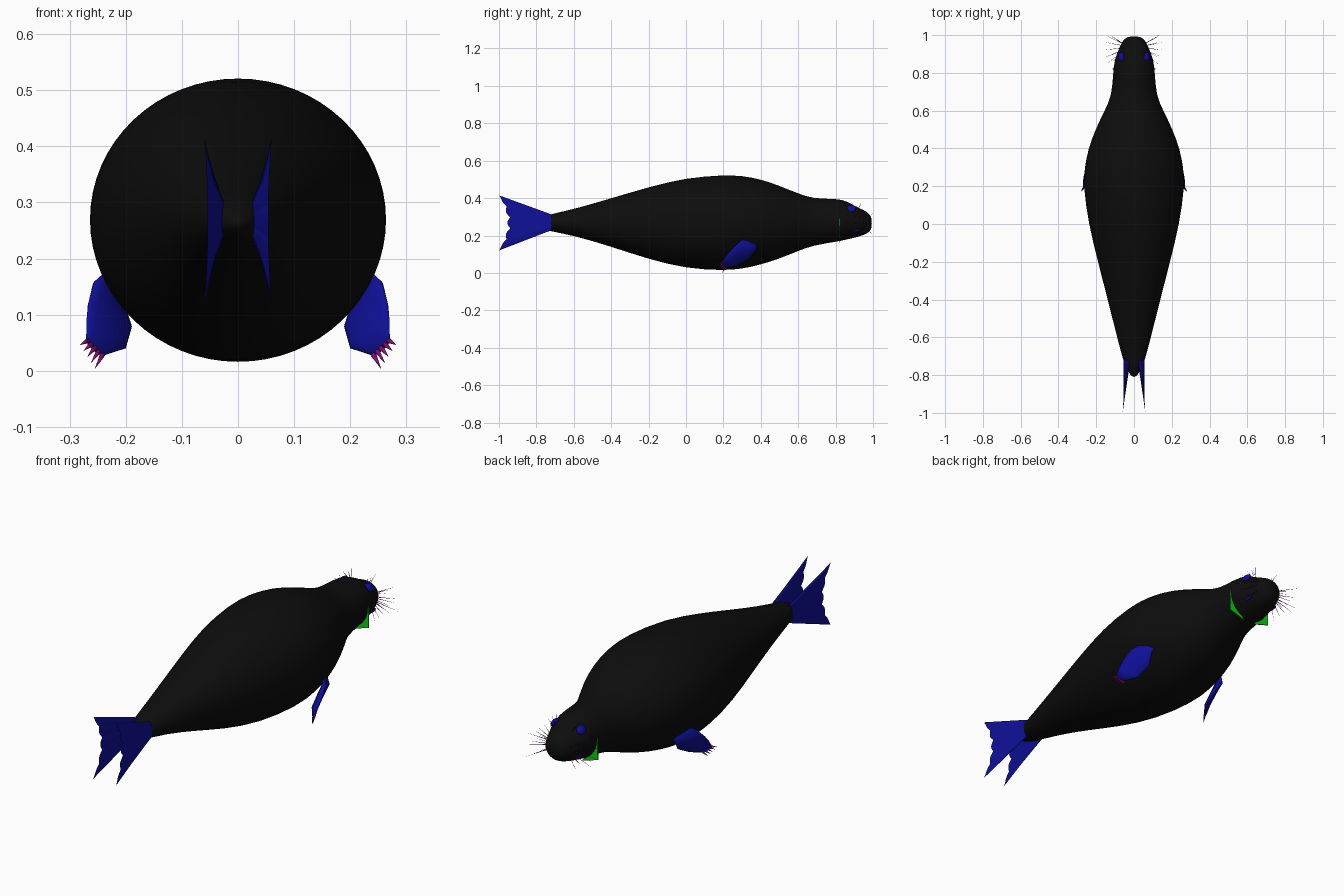
import bpy, bmesh, math, random
from mathutils import Vector

random.seed(4)
if "Cube" in bpy.data.objects:
    bpy.data.objects.remove(bpy.data.objects["Cube"], do_unlink=True)


def material(name, rgb):
    m = bpy.data.materials.new(name)
    m.use_nodes = True
    m.diffuse_color = (*rgb, 1)
    m.node_tree.nodes["Principled BSDF"].inputs["Base Color"].default_value = (*rgb, 1)
    return m


BLACK = material("black_fur", (0.004, 0.004, 0.004))
BLUE = material("deep_blue", (0.005, 0.005, 0.32))
PURPLE = material("purple", (0.26, 0.005, 0.2))
GREEN = material("green", (0.006, 0.6, 0.006))


def finish(name, bm, mat, smooth=True, levels=0):
    bmesh.ops.recalc_face_normals(bm, faces=bm.faces)
    me = bpy.data.meshes.new(name)
    bm.to_mesh(me)
    bm.free()
    me.materials.append(mat)
    for p in me.polygons:
        p.use_smooth = smooth
    ob = bpy.data.objects.new(name, me)
    bpy.context.collection.objects.link(ob)
    if levels:
        sub = ob.modifiers.new("Smooth", "SUBSURF")
        sub.levels = sub.render_levels = levels
    return ob


def loft(name, rings, mat, levels=0):
    bm = bmesh.new()
    loops = [[bm.verts.new(p) for p in ring] for ring in rings]
    n = len(loops[0])
    for a, b in zip(loops, loops[1:]):
        for i in range(n):
            j = (i + 1) % n
            bm.faces.new((a[i], a[j], b[j], b[i]))
    for end in (loops[0], loops[-1]):
        bm.faces.new(end)
    return finish(name, bm, mat, levels=levels)


def ellipse(center, u, v, n):
    return [center + u * math.cos(2 * math.pi * i / n) + v * math.sin(2 * math.pi * i / n)
            for i in range(n)]


def cone(bm, base, tip, radius, n=5):
    axis = (tip - base).normalized()
    u = axis.orthogonal().normalized() * radius
    v = axis.cross(u)
    ring = [bm.verts.new(p) for p in ellipse(base, u, v, n)]
    top = bm.verts.new(tip)
    for i in range(n):
        bm.faces.new((ring[i], ring[(i + 1) % n], top))
    bm.faces.new(ring)


def ellipsoid(name, loc, radii, mat, tilt=0.0):
    bm = bmesh.new()
    bmesh.ops.create_uvsphere(bm, u_segments=20, v_segments=12, radius=1)
    ob = finish(name, bm, mat)
    ob.location, ob.scale, ob.rotation_euler = loc, radii, (0, tilt, 0)


# Body: y, lower z, upper z, half width from tail to nose
profile = [
    (-0.81, .258, .272, .008), (-0.785, .24, .29, .03), (-0.74, .225, .312, .053),
    (-0.6, .20, .34, .09), (-0.4, .14, .40, .14), (-0.2, .072, .46, .192),
    (0, .022, .51, .242), (0.2, .011, .525, .27), (0.3, .02, .521, .263),
    (0.4, .043, .502, .243), (0.5, .075, .467, .206), (0.6, .117, .425, .156),
    (0.68, .147, .397, .118), (0.8, .165, .398, .111), (0.86, .178, .386, .105),
    (0.91, .19, .352, .088), (0.955, .203, .336, .069), (0.985, .222, .312, .048),
    (0.993, .245, .29, .022)]
loft("body", [ellipse(Vector((0, y, (lo + hi) / 2)), Vector((w, 0, 0)),
                      Vector((0, 0, (hi - lo) / 2)), 32) for y, lo, hi, w in profile],
     BLACK, levels=1)

# Front flipper sections: upper edge, lower edge, half thickness
sections = [((.21, .325, .20), (.185, .385, .165), .016),
            ((.255, .28, .16), (.208, .377, .125), .015),
            ((.267, .24, .12), (.19, .335, .075), .013),
            ((.27, .215, .09), (.20, .27, .04), .010),
            ((.27, .19, .055), (.24, .218, .027), .006)]


def flip(p, side):
    return Vector((p[0] * side, p[1], p[2]))


for side, label in ((1, "left"), (-1, "right")):
    # Front flipper and claws
    rings = []
    for up, low, thick in sections:
        a, b = flip(up, side), flip(low, side)
        outward = (b - a).cross(Vector((0, -.2, -.14))).normalized()
        rings.append(ellipse((a + b) / 2, (a - b) / 2, outward * thick, 16))
    loft(label + "_front_flipper", rings, BLUE)

    bm = bmesh.new()
    up, low = Vector(sections[-1][0]), Vector(sections[-1][1])
    for i in range(5):
        base = up.lerp(low, 0.05 + i * 0.225)
        tip = base + Vector((.014, -.024, -.008 - .0045 * i))
        cone(bm, flip(base, side), flip(tip, side), .005, 6)
    finish(label + "_claws", bm, PURPLE)

    # Tail flipper: thick at the root, thin scalloped trailing edge
    bm = bmesh.new()
    cols = 40
    grid = []
    for i in range(cols + 1):
        t = i / cols
        arch = (2 * t - 1) ** 2
        bulge = .018 * abs(math.sin(5 * math.pi * t))
        half = .018 * math.sqrt(max(0, 1 - arch))
        root_z = .228 + .085 * t
        edge = Vector((.054 + .006 * arch, -.937 - .063 * arch - bulge * (1 - arch), .12 + .295 * t))
        grid.append([bm.verts.new(flip(p, side)) for p in
                     ((.037 + half, -.72, root_z), edge, (.037 - half, -.72, root_z))])
    for a, b in zip(grid, grid[1:]):
        bm.faces.new((a[0], b[0], b[1], a[1]))
        bm.faces.new((a[1], b[1], b[2], a[2]))
    bmesh.ops.remove_doubles(bm, verts=bm.verts, dist=1e-5)
    finish(label + "_tail_flipper", bm, BLUE, smooth=False)

    # Eye and mouth corner
    ellipsoid(label + "_eye", (.068 * side, .882, .342), (.014, .026, .022), BLUE, -.6 * side)
    ellipsoid(label + "_mouth_corner", (.071 * side, .90, .226), (.008, .03, .006), BLUE, .6 * side)

    # Thin cheek flap below the head
    bm = bmesh.new()
    front, back = [[bm.verts.new(flip((x, y, z), side)) for x, z in
                    ((.111, .29), (.113, .188), (.03, .163))] for y in (.818, .822)]
    bm.faces.new(front)
    bm.faces.new(back)
    for i in range(3):
        j = (i + 1) % 3
        bm.faces.new((front[i], front[j], back[j], back[i]))
    finish(label + "_cheek_flap", bm, GREEN, smooth=False)

    # Whiskers on the muzzle and above the eye
    bm = bmesh.new()
    for row in range(3):
        for k in range(5):
            base = Vector((.058, .955 - .011 * k, .29 - .023 * row))
            reach = Vector((.08 + random.uniform(-.015, .02), .045 - .028 * k, .03 - .035 * row))
            cone(bm, flip(base, side), flip(base + reach, side), .0018, 4)
    for k in range(3):
        base = Vector((.05, .90 + .012 * k, .348))
        cone(bm, flip(base, side), flip(base + Vector((.015, -.02 + .02 * k, .04)), side), .0015, 4)
    finish(label + "_whiskers", bm, PURPLE)
